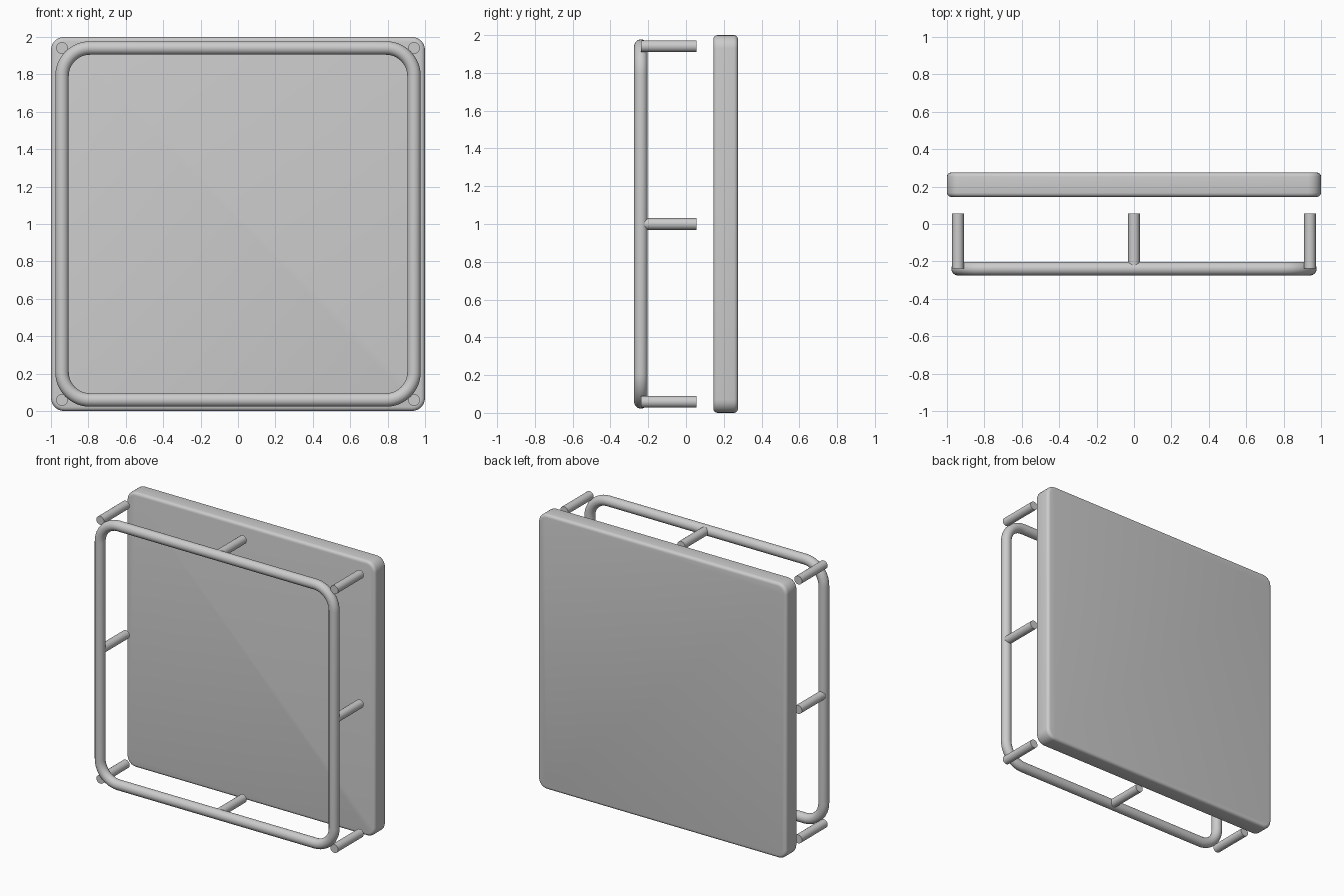
import bpy, bmesh, math
from mathutils import Vector

if "Cube" in bpy.data.objects:
    bpy.data.objects.remove(bpy.data.objects["Cube"])


def link(name, mesh):
    ob = bpy.data.objects.new(name, mesh)
    bpy.context.collection.objects.link(ob)
    return ob


def smooth(ob, angle=35):
    bpy.ops.object.select_all(action='DESELECT')
    ob.select_set(True)
    bpy.context.view_layer.objects.active = ob
    bpy.ops.object.shade_smooth_by_angle(angle=math.radians(angle))


def rounded_square(half, radius, steps):
    """Points (x, z) of a rounded square around the origin."""
    c = half - radius
    pts = []
    for k, (sx, sz) in enumerate([(1, 1), (-1, 1), (-1, -1), (1, -1)]):
        for i in range(steps + 1):
            a = math.pi / 2 * (k + i / steps)
            pts.append((sx * c + radius * math.cos(a), sz * c + radius * math.sin(a)))
    return pts


def mesh_object(name, bm):
    bmesh.ops.recalc_face_normals(bm, faces=bm.faces)
    me = bpy.data.meshes.new(name)
    bm.to_mesh(me)
    bm.free()
    ob = link(name, me)
    smooth(ob)
    return ob


# back panel: rounded square slab with softened rims
y0, y1, rim = 0.145, 0.275, 0.022
profile = [(y0 + rim * (1 - math.sin(t)), rim * (1 - math.cos(t)))
           for t in [math.pi / 2 * (1 - i / 4) for i in range(5)]]
profile += [(y0 + y1 - y, inset) for y, inset in reversed(profile)]
bm = bmesh.new()
rings = []
for y, inset in profile:
    rings.append([bm.verts.new((x, y, z + 1))
                  for x, z in rounded_square(1 - inset, 0.07 - inset, 6)])
n = len(rings[0])
for a, b in zip(rings, rings[1:]):
    for i in range(n):
        j = (i + 1) % n
        bm.faces.new((a[i], a[j], b[j], b[i]))
bm.faces.new(rings[0])
bm.faces.new(rings[-1])
mesh_object("back_panel", bm)

# front tube frame: circle swept round a rounded square
frame_y, tube_r, half = -0.239, 0.036, 0.941
sides = 24
bm = bmesh.new()
rings = []
for s in range(sides):
    a = 2 * math.pi * s / sides
    off = tube_r * math.cos(a)
    rings.append([bm.verts.new((x, frame_y + tube_r * math.sin(a), z + 1))
                  for x, z in rounded_square(half + off, 0.15 + off, 12)])
n = len(rings[0])
for s in range(sides):
    a, b = rings[s], rings[(s + 1) % sides]
    for i in range(n):
        j = (i + 1) % n
        bm.faces.new((a[i], a[j], b[j], b[i]))
mesh_object("tube_frame", bm)

# eight standoff pegs: corners and side middles
peg_start, peg_end = -0.239, 0.056
for i in (-1, 0, 1):
    for k in (-1, 0, 1):
        if i == 0 and k == 0:
            continue
        bpy.ops.mesh.primitive_cylinder_add(
            vertices=24, radius=0.031, depth=peg_end - peg_start,
            location=(i * half, (peg_start + peg_end) / 2, 1 + k * half),
            rotation=(math.pi / 2, 0, 0))
        peg = bpy.context.object
        peg.name = "standoff_peg"
        smooth(peg)
